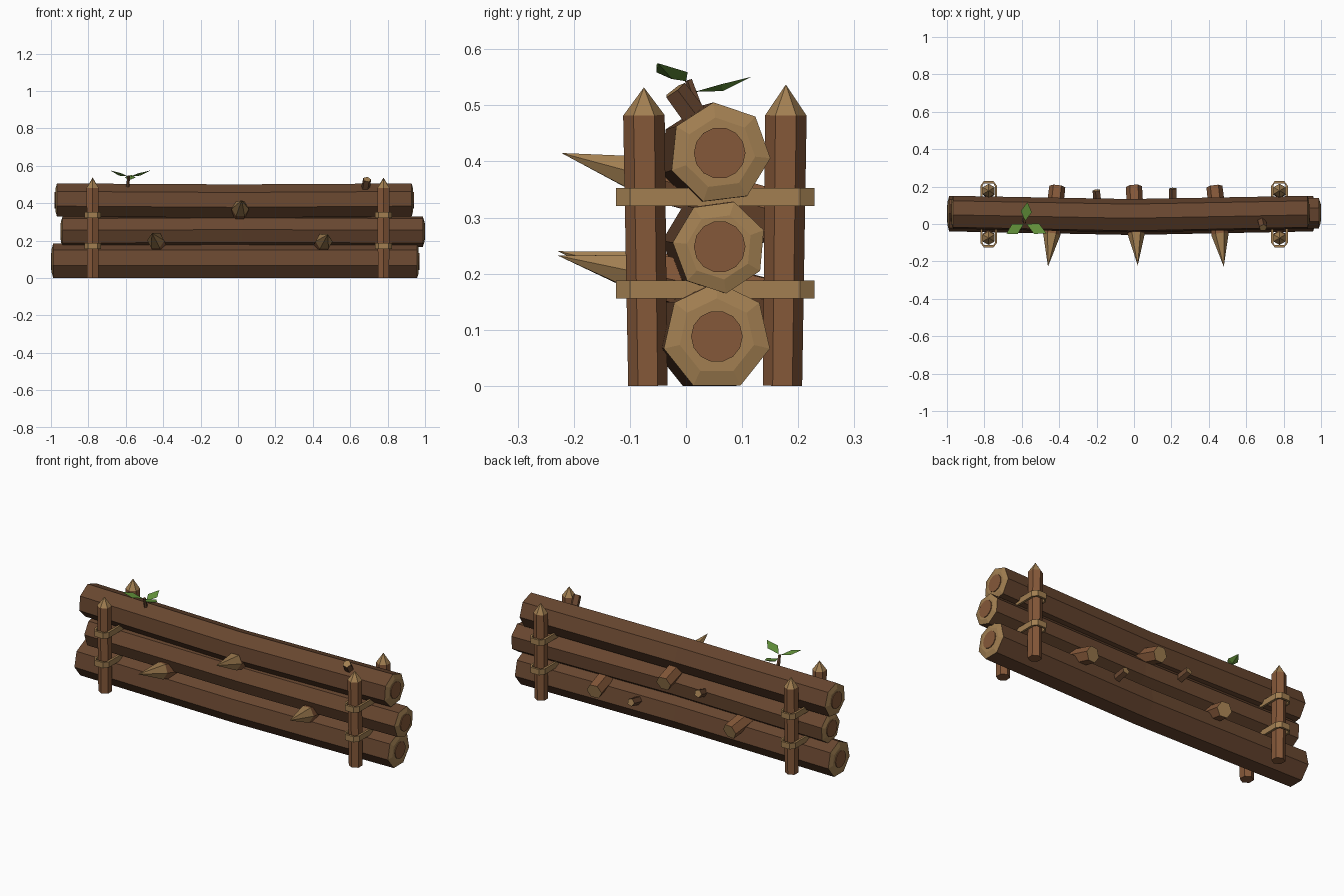
import bpy, bmesh, math
from mathutils import Vector

if "Cube" in bpy.data.objects:
    bpy.data.objects.remove(bpy.data.objects["Cube"], do_unlink=True)


def material(name, rgb):
    m = bpy.data.materials.new(name)
    m.use_nodes = True
    m.diffuse_color = (*rgb, 1)
    bsdf = m.node_tree.nodes["Principled BSDF"]
    bsdf.inputs["Base Color"].default_value = (*rgb, 1)
    bsdf.inputs["Roughness"].default_value = 0.9
    return m


BARK, WOOD, CUT, LEAF = range(4)
MATS = [material("dark bark", (0.138, 0.062, 0.029)),
        material("peeled wood", (0.235, 0.098, 0.041)),
        material("cut wood", (0.36, 0.212, 0.083)),
        material("leaf green", (0.13, 0.30, 0.045))]


def finish(name, bm):
    bmesh.ops.remove_doubles(bm, verts=bm.verts, dist=0.0005)
    bmesh.ops.recalc_face_normals(bm, faces=bm.faces)
    mesh = bpy.data.meshes.new(name)
    bm.to_mesh(mesh)
    bm.free()
    for m in MATS:
        mesh.materials.append(m)
    obj = bpy.data.objects.new(name, mesh)
    bpy.context.collection.objects.link(obj)
    return obj


def tube(name, path, radii, colours, caps, sides=6, turn=0, dome=0):
    """Faceted rod along a path, one colour per segment and per end cap."""
    path = [Vector(p) for p in path]
    d = (path[-1] - path[0]).normalized()
    ref = Vector((1, 0, 0)) if abs(d.z) > 0.9 else Vector((0, 0, 1))
    u = ref.cross(d).normalized()
    v = d.cross(u)
    bm = bmesh.new()
    rings = []
    for p, r in zip(path, radii):
        angles = [math.radians(turn) + math.tau * i / sides for i in range(sides)]
        rings.append([bm.verts.new(p + r * (u * math.cos(a) + v * math.sin(a))) for a in angles])
    for a, b, c in zip(rings, rings[1:], colours):
        for i in range(sides):
            j = (i + 1) % sides
            bm.faces.new((a[i], a[j], b[j], b[i])).material_index = c
    ends = []
    for ring, r, c in ((rings[0], radii[0], caps[0]), (rings[-1], radii[-1], caps[1])):
        if r > 0:
            f = bm.faces.new(ring)
            f.material_index = c
            ends.append(f)
    if dome:
        bmesh.ops.recalc_face_normals(bm, faces=bm.faces)
        for f in ends:
            bmesh.ops.inset_region(bm, faces=[f], thickness=radii[0] * 0.3, depth=dome)
    return finish(name, bm)


# Stacked logs, slightly bowed, with domed cut ends and a heartwood disc
def log(name, x0, x1, y, z, r, turn, sag):
    dome, plate = 0.008, 0.004
    x0, x1 = x0 + dome + plate, x1 - dome - plate
    mid = (x0 + x1) / 2
    tube(name, [(x0, y, z), (mid, y - 0.018, z + sag), (x1, y, z)],
         [r, r * 1.01, r], [BARK, BARK], (CUT, CUT), 7, turn, dome)
    for side, x, s in (("right", x0 - dome, -1), ("left", x1 + dome, 1)):
        tube(f"{name}_heartwood_{side}", [(x - s * 0.002, y, z), (x + s * plate, y, z)],
             [0.046, 0.046], [WOOD], (WOOD, WOOD), 14)


log("bottom_log", -1.0, 0.97, 0.055, 0.088, 0.097, 90, 0.0)
log("middle_log", -0.95, 1.0, 0.06, 0.248, 0.084, 72, 0.003)
log("top_log", -0.98, 0.94, 0.06, 0.415, 0.091, 97, -0.006)


# Upright stakes with pointed tips, tied in pairs by straps
def strap(name, x, z, height, wall):
    def outline(t):
        half = [(0.026, -0.125 + t), (0.045 - t, -0.1), (0.045 - t, 0.203), (0.026, 0.229 - t)]
        return half + [(-a, b) for a, b in reversed(half)]
    bm = bmesh.new()
    loops = [[bm.verts.new((x + a, b, z + h)) for a, b in outline(t)]
             for t, h in ((0, -height / 2), (0, height / 2), (wall, height / 2), (wall, -height / 2))]
    n = len(loops[0])
    for k in range(4):
        a, b = loops[k], loops[(k + 1) % 4]
        for i in range(n):
            j = (i + 1) % n
            bm.faces.new((a[i], a[j], b[j], b[i])).material_index = CUT
    finish(name, bm)


for side, x in (("right", -0.777), ("left", 0.778)):
    for place, y, lean, tip in (("front", -0.068, -0.007, 0.532), ("back", 0.172, 0.006, 0.537)):
        top = y + lean
        tube(f"{place}_stake_{side}",
             [(x, y, 0), (x, top, 0.482), (x, top, tip)], [0.035, 0.037, 0],
             [WOOD, CUT], (WOOD, CUT))
    strap(f"lower_strap_{side}", x, 0.172, 0.032, 0.012)
    strap(f"upper_strap_{side}", x, 0.337, 0.032, 0.012)

# Sharpened spikes driven through the wall from the back
for name, back, tip in (("right", (-0.41, 0.2, 0.14), (-0.46, -0.228, 0.24)),
                        ("middle", (0.0, 0.2, 0.3), (0.02, -0.222, 0.415)),
                        ("left", (0.43, 0.2, 0.14), (0.48, -0.228, 0.232))):
    b, t = Vector(back), Vector(tip)
    tube(f"spike_{name}", [b, b.lerp(t, 0.6), t], [0.043, 0.046, 0],
         [WOOD, CUT], (CUT, CUT))

# Sawn-off branch stubs
for name, root, end, r in (("top", (0.675, 0.045, 0.44), (0.69, -0.02, 0.527), 0.025),
                           ("back_upper", (-0.19, 0.08, 0.26), (-0.2, 0.18, 0.29), 0.024),
                           ("back_lower", (0.21, 0.07, 0.11), (0.21, 0.19, 0.135), 0.024)):
    tube(f"branch_stub_{name}", [root, end], [r, r * 0.9], [BARK], (BARK, CUT), 5)

# Sprout with three folded leaves
tube("sprout_stem", [(-0.59, 0.03, 0.47), (-0.585, 0.005, 0.545)], [0.011, 0.007],
     [BARK], (BARK, BARK), 5)


def leaf(name, base, tip, width):
    base, tip = Vector(base), Vector(tip)
    side = (tip - base).cross(Vector((0, 0, 1))).normalized() * width
    mid = base.lerp(tip, 0.5)
    bm = bmesh.new()
    b, t, l, r, m = [bm.verts.new(p) for p in
                     (base, tip, mid + side, mid - side, mid - Vector((0, 0, 0.012)))]
    for tri in ((b, l, m), (m, l, t), (b, m, r), (m, t, r), (b, r, l), (l, r, t)):
        bm.faces.new(tri).material_index = LEAF
    finish(name, bm)


for name, base, tip, width in (
        ("right", (-0.59, 0.0, 0.543), (-0.683, -0.052, 0.575), 0.031),
        ("left", (-0.575, 0.0, 0.543), (-0.468, -0.05, 0.575), 0.031),
        ("back", (-0.582, 0.015, 0.524), (-0.57, 0.117, 0.551), 0.03)):
    leaf(f"sprout_leaf_{name}", base, tip, width)
